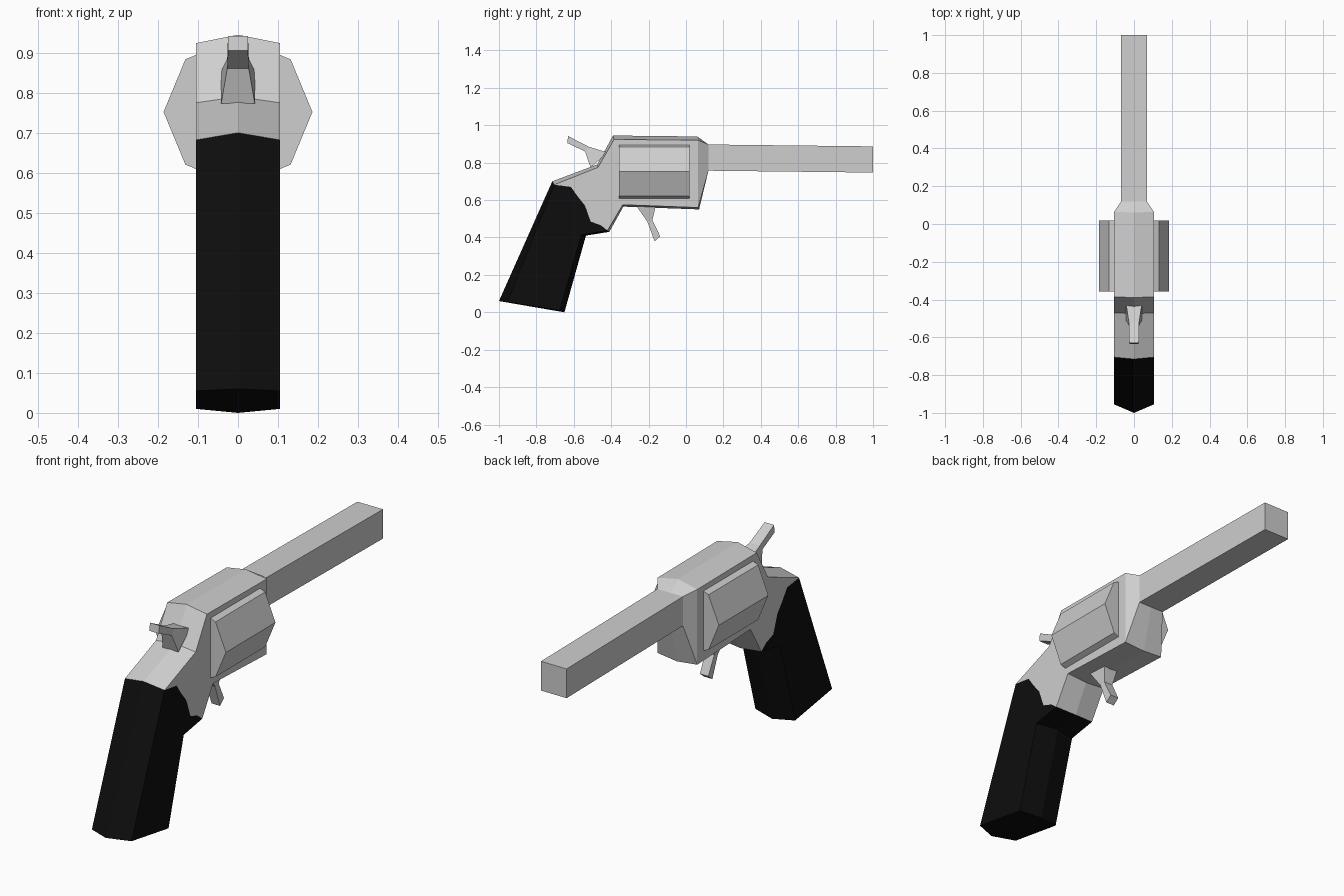
import bpy, bmesh, math
from mathutils import Matrix

if "Cube" in bpy.data.objects:
    bpy.data.objects.remove(bpy.data.objects["Cube"])


def material(name, c):
    m = bpy.data.materials.new(name)
    m.diffuse_color = (c, c, c, 1)
    m.use_nodes = True
    m.node_tree.nodes["Principled BSDF"].inputs["Base Color"].default_value = m.diffuse_color
    return m


METAL = material("light_grey_metal", 0.62)
BLACK = material("black_grip", 0.004)


def finish(name, bm, mat):
    bmesh.ops.remove_doubles(bm, verts=bm.verts, dist=1e-5)
    bmesh.ops.recalc_face_normals(bm, faces=bm.faces)
    me = bpy.data.meshes.new(name)
    bm.to_mesh(me)
    bm.free()
    me.materials.append(mat)
    ob = bpy.data.objects.new(name, me)
    bpy.context.collection.objects.link(ob)
    return ob


def slab(name, chains, seam, mat, w=0.105):
    """Flat sides at x=+-w, with edges rising to a ridge on the centre line.
    chains: list of (centre points, side points); seam: extra side points."""
    bm = bmesh.new()
    outline = [p for _, side in chains for p in side] + seam
    for s in (-w, w):
        bm.faces.new([bm.verts.new((s, *p)) for p in outline])
        for mid, side in chains:
            for i in range(len(mid) - 1):
                bm.faces.new([bm.verts.new(v) for v in (
                    (0, *mid[i]), (0, *mid[i + 1]), (s, *side[i + 1]), (s, *side[i]))])
    return finish(name, bm, mat)


def loft(name, rings, mat, cap_start=True):
    bm = bmesh.new()
    rs = [[bm.verts.new(v) for v in r] for r in rings]
    n = len(rs[0])
    for a, b in zip(rs, rs[1:]):
        for i in range(n):
            j = (i + 1) % n
            bm.faces.new((a[i], a[j], b[j], b[i]))
    bm.faces.new(rs[-1])
    if cap_start:
        bm.faces.new(rs[0])
    return finish(name, bm, mat)


def lever(name, sections, mat):
    """Bent bar: each section is (half width, lower yz, upper yz)."""
    return loft(name, [[(-w, *a), (w, *a), (w, *b), (-w, *b)]
                       for w, a, b in sections], mat)


# Wavy seam between frame and grip, from back to front
seam = [(-0.615, 0.67), (-0.58, 0.62), (-0.54, 0.57),
        (-0.51, 0.485), (-0.455, 0.465)]

# Frame
top = ([(-0.715, 0.70), (-0.475, 0.79), (-0.39, 0.945), (0.06, 0.94)],
       [(-0.705, 0.682), (-0.47, 0.775), (-0.385, 0.924), (0.065, 0.92)])
bottom = ([(0.07, 0.55), (-0.335, 0.565), (-0.41, 0.43)],
          [(0.065, 0.56), (-0.338, 0.575), (-0.42, 0.437)])
slab("frame", [top, bottom], seam[::-1], METAL)

# Grip
grip = ([(-0.41, 0.43), (-0.535, 0.41), (-0.65, 0.0), (-1.0, 0.06), (-0.715, 0.70)],
        [(-0.42, 0.437), (-0.56, 0.413), (-0.675, 0.01), (-0.955, 0.055), (-0.705, 0.682)])
slab("grip", [grip], seam, BLACK)


# Barrel, flaring back into the frame
def ring(y, w, hi, lo):
    return [(0, y, hi), (w, y, hi), (w, y, lo), (0, y, lo), (-w, y, lo), (-w, y, hi)]


w = 0.105
flare = [(0, 0.06, 0.94), (w, 0.065, 0.92), (w, 0.065, 0.56),
         (0, 0.07, 0.55), (-w, 0.065, 0.56), (-w, 0.065, 0.92)]
loft("barrel", [flare, ring(0.12, 0.068, 0.897, 0.757), ring(1.0, 0.068, 0.887, 0.747)],
     METAL, cap_start=False)

# Eight-sided cylinder
bm = bmesh.new()
bmesh.ops.create_cone(bm, cap_ends=True, segments=8, radius1=0.186, radius2=0.186, depth=0.375,
                      matrix=Matrix.Translation((0, -0.17, 0.752)) @ Matrix.Rotation(math.pi / 2, 4, 'X'))
finish("cylinder", bm, METAL)

# Hammer and trigger
lever("hammer", [(0.025, (-0.635, 0.905), (-0.63, 0.942)),
                 (0.027, (-0.54, 0.86), (-0.52, 0.885)),
                 (0.042, (-0.51, 0.773), (-0.42, 0.855))], METAL)
lever("trigger", [(0.022, (-0.168, 0.38), (-0.137, 0.405)),
                  (0.024, (-0.207, 0.485), (-0.18, 0.492)),
                  (0.038, (-0.27, 0.575), (-0.16, 0.575))], METAL)
